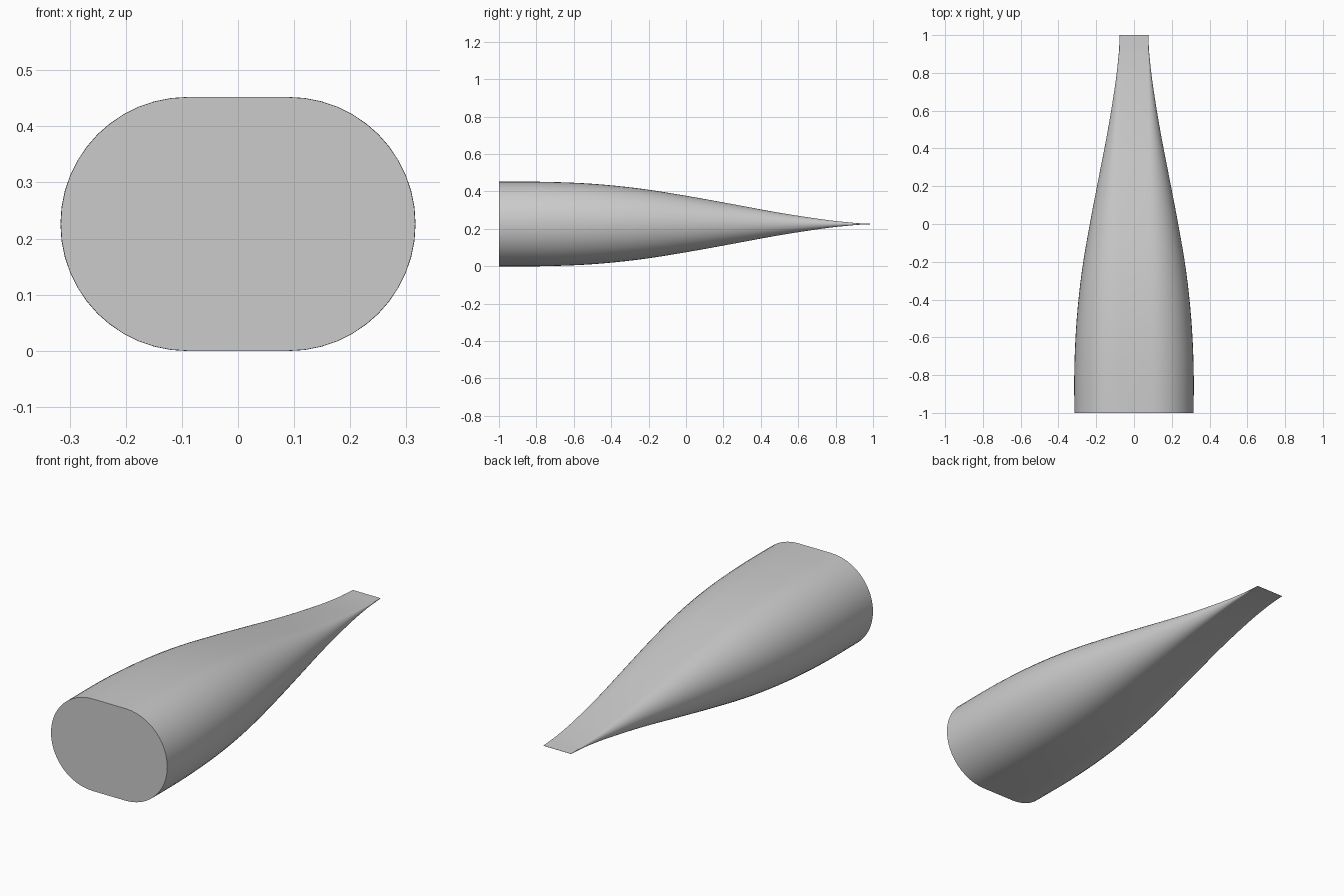
import bpy, bmesh
from math import sin, cos, pi, radians

cube = bpy.data.objects.get("Cube")
if cube:
    bpy.data.objects.remove(cube, do_unlink=True)

# One plain grey finish
grey = bpy.data.materials.new("plain grey")
grey.use_nodes = True
colour = (0.6, 0.6, 0.6, 1)
grey.diffuse_color = colour
grey.node_tree.nodes["Principled BSDF"].inputs["Base Color"].default_value = colour

# Stations along the length: y, corner radius, half width of the flat
R = 0.226
STATIONS = [(-1, R, .09), (-.75, .2255, .09), (-.5, .215, .088), (-.25, .19, .086),
            (0, .151, .083), (.25, .106, .08), (.5, .06, .078), (.75, .022, .076),
            (.9, .006, .075), (1, 0.0005, .075)]
ARC, STEPS = 24, 4


def smooth_point(i, t):
    """Smooth interpolation between neighbouring stations."""
    p = [STATIONS[min(max(j, 0), len(STATIONS) - 1)] for j in range(i - 1, i + 3)]
    out = []
    for k in range(3):
        a, b, c, d = (q[k] for q in p)
        if k == 0:
            out.append(b + (c - b) * t)
            continue
        h = p[2][0] - p[1][0]
        m0 = (c - a) / (p[2][0] - p[0][0]) * h
        m1 = (d - b) / (p[3][0] - p[1][0]) * h
        out.append((2*t**3 - 3*t*t + 1) * b + (t**3 - 2*t*t + t) * m0
                   + (3*t*t - 2*t**3) * c + (t**3 - t*t) * m1)
    return out


def ring(bm, y, r, flat):
    """Stadium section: two half circles joined by flats."""
    verts = []
    for side in (1, -1):
        for i in range(ARC + 1):
            a = -pi / 2 + pi * i / ARC
            verts.append(bm.verts.new((side * (flat + r * cos(a)), y, R + side * r * sin(a))))
    return verts


# Tapered body lofted from round front to flat wedge tip
bm = bmesh.new()
sections = [smooth_point(i, s / STEPS) for i in range(len(STATIONS) - 1) for s in range(STEPS)]
sections.append(STATIONS[-1])
rings = [ring(bm, *s) for s in sections]
n = len(rings[0])
for a, b in zip(rings, rings[1:]):
    for i in range(n):
        j = (i + 1) % n
        bm.faces.new((a[i], a[j], b[j], b[i]))
bm.faces.new(rings[0])
bm.faces.new(rings[-1])
bmesh.ops.recalc_face_normals(bm, faces=bm.faces)
mesh = bpy.data.meshes.new("tapered_body")
bm.to_mesh(mesh)
bm.free()
mesh.materials.append(grey)
body = bpy.data.objects.new("tapered_body", mesh)
bpy.context.collection.objects.link(body)
bpy.context.view_layer.objects.active = body
body.select_set(True)
bpy.ops.object.shade_smooth_by_angle(angle=radians(40))
